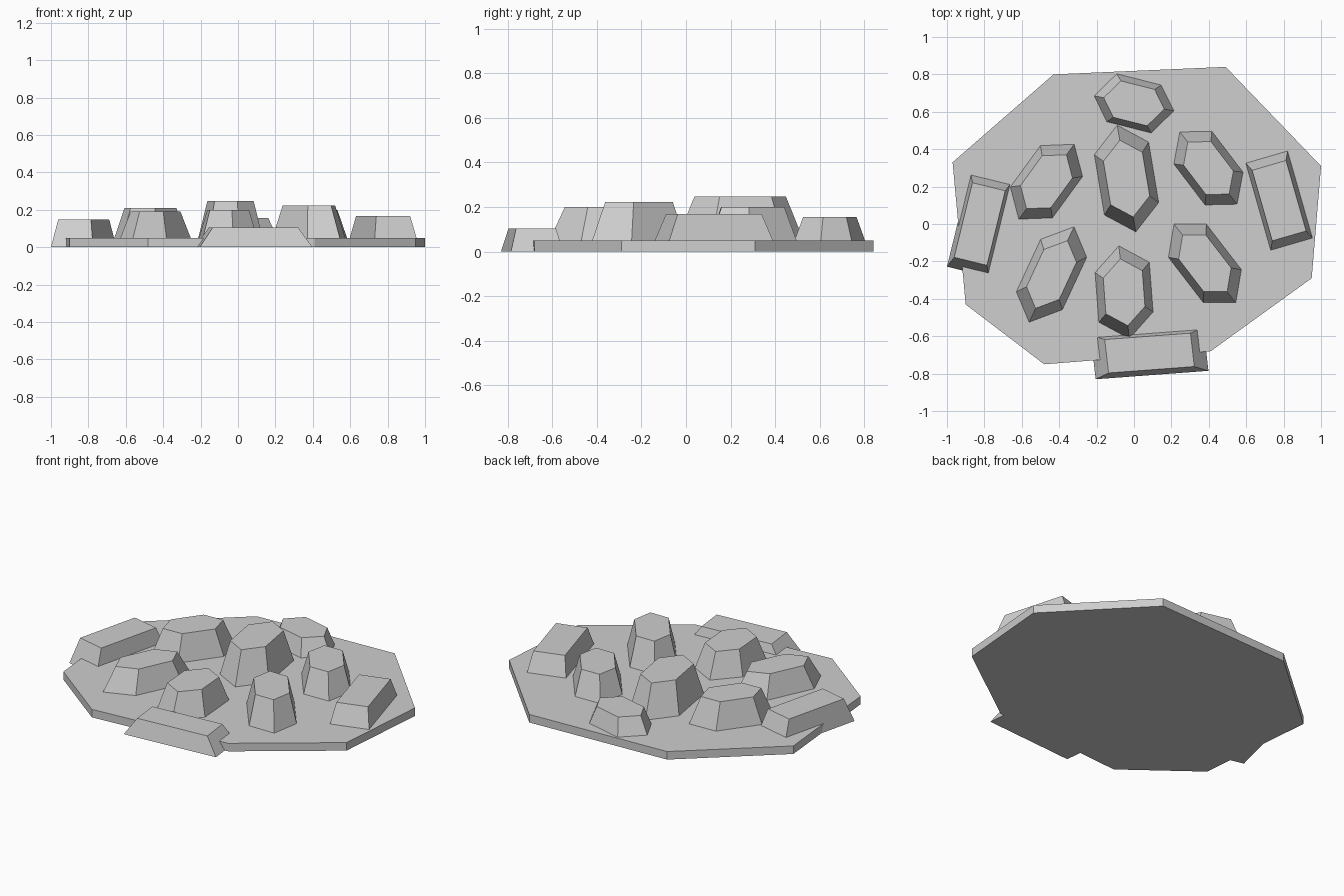
import bpy
import bmesh
from mathutils import Vector

if "Cube" in bpy.data.objects:
    bpy.data.objects.remove(bpy.data.objects["Cube"])

stone = bpy.data.materials.new("stone grey")
stone.diffuse_color = (0.62, 0.62, 0.62, 1.0)
stone.use_nodes = True
stone.node_tree.nodes["Principled BSDF"].inputs["Base Color"].default_value = stone.diffuse_color

SLAB = 0.05  # slab thickness


def frustum(name, outline, z0, z1, taper=1.0):
    """Prism over an outline whose top is scaled towards the centre."""
    points = [Vector(p) for p in outline]
    centre = sum(points, Vector((0, 0))) / len(points)
    bm = bmesh.new()
    low = [bm.verts.new((p.x, p.y, z0)) for p in points]
    high = []
    for p in points:
        q = centre + (p - centre) * taper
        high.append(bm.verts.new((q.x, q.y, z1)))
    bm.faces.new(low)
    bm.faces.new(high)
    n = len(points)
    for i in range(n):
        j = (i + 1) % n
        bm.faces.new((low[i], low[j], high[j], high[i]))
    bmesh.ops.recalc_face_normals(bm, faces=bm.faces)
    mesh = bpy.data.meshes.new(name)
    bm.to_mesh(mesh)
    bm.free()
    mesh.materials.append(stone)
    obj = bpy.data.objects.new(name, mesh)
    bpy.context.collection.objects.link(obj)
    return obj


def boulder(name, centre, spokes, z0, z1, taper):
    """Point-symmetric stone: each spoke gives two opposite corners."""
    c = Vector(centre)
    half = [Vector(s) for s in spokes]
    outline = [c + s for s in half] + [c - s for s in half]
    return frustum(name, outline, z0, z1, taper)


# Flat irregular eight-sided slab
frustum("base_slab", [(-0.43, 0.80), (0.49, 0.84), (1.0, 0.31), (0.95, -0.29),
                      (0.41, -0.68), (-0.48, -0.75), (-0.90, -0.43), (-0.97, 0.33)],
        0.0, SLAB)

# Six-sided boulders standing on the slab
boulder("back_boulder", (0.0, 0.645),
        [(-0.092, 0.158), (0.145, 0.098), (0.213, -0.04)], SLAB, 0.155, 0.76)
boulder("centre_boulder", (-0.04, 0.243),
        [(-0.05, 0.285), (0.118, 0.195), (0.172, -0.128)], SLAB, 0.247, 0.72)
boulder("front_boulder", (-0.053, -0.365),
        [(-0.028, 0.248), (0.135, 0.16), (0.155, -0.105)], SLAB, 0.20, 0.72)
boulder("back_left_boulder", (-0.468, 0.226),
        [(-0.032, 0.193), (0.148, 0.2), (0.193, 0.028)], SLAB, 0.21, 0.72)
boulder("front_left_boulder", (-0.441, -0.27),
        [(0.12, 0.255), (0.188, 0.092), (0.058, -0.188)], SLAB, 0.19, 0.71)
boulder("back_right_boulder", (0.398, 0.299),
        [(-0.153, 0.193), (0.018, 0.197), (0.185, -0.022)], SLAB, 0.20, 0.72)
boulder("front_right_boulder", (0.379, -0.211),
        [(-0.165, 0.21), (0.008, 0.21), (0.195, -0.033)], SLAB, 0.223, 0.72)

# Four-sided blocks around the rim; two overhang the slab down to the ground
boulder("front_block", (0.083, -0.69),
        [(-0.315, 0.095), (0.288, 0.14)], 0.0, 0.104, 0.76)
boulder("left_block", (-0.825, 0.0),
        [(-0.05, 0.283), (0.175, 0.228)], 0.0, 0.147, 0.78)
boulder("right_block", (0.776, 0.125),
        [(-0.178, 0.2), (0.045, 0.265)], SLAB, 0.168, 0.81)
